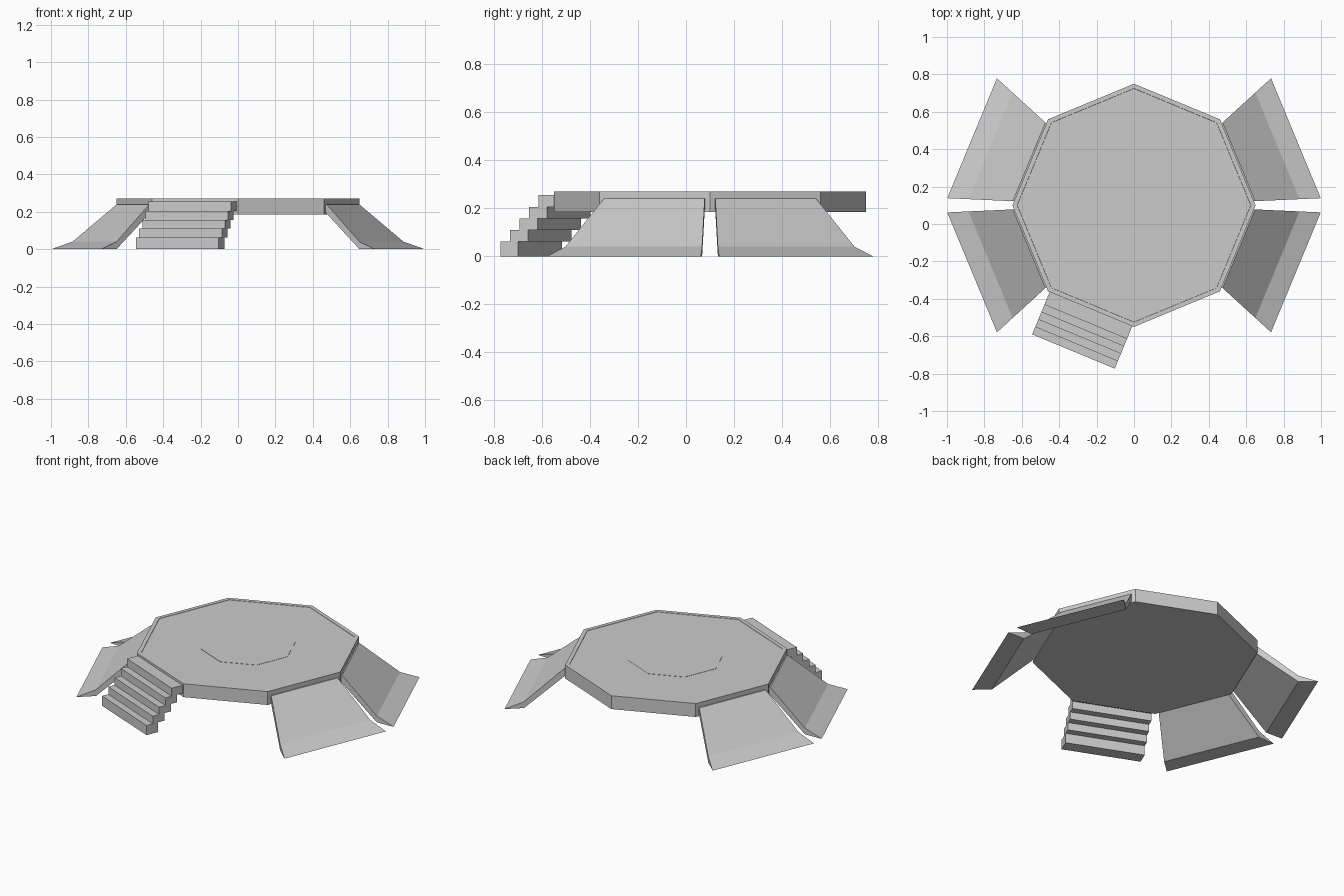
import bpy, bmesh, math
from mathutils import Matrix, Vector

if "Cube" in bpy.data.objects:
    bpy.data.objects.remove(bpy.data.objects["Cube"])

CENTRE = Vector((0, 0.1, 0))
R = 0.65


def finish(bm, name, matrix=Matrix()):
    bmesh.ops.recalc_face_normals(bm, faces=bm.faces)
    me = bpy.data.meshes.new(name)
    bm.to_mesh(me)
    bm.free()
    ob = bpy.data.objects.new(name, me)
    ob.matrix_world = matrix
    bpy.context.collection.objects.link(ob)
    return ob


def side_frame(degrees):
    # local x points outward through an octagon side
    return Matrix.Translation(CENTRE) @ Matrix.Rotation(math.radians(degrees), 4, 'Z')


def octagon_slab(name, radius, z0, z1, rim=0, recess=0):
    bm = bmesh.new()
    ring = [bm.verts.new((radius * math.cos(i * math.pi / 4),
                          radius * math.sin(i * math.pi / 4), z0)) for i in range(8)]
    base = bm.faces.new(ring)
    ext = bmesh.ops.extrude_face_region(bm, geom=[base], use_keep_orig=True)
    top = [g for g in ext['geom'] if isinstance(g, bmesh.types.BMFace)][0]
    bmesh.ops.translate(bm, vec=(0, 0, z1 - z0), verts=top.verts[:])
    bmesh.ops.recalc_face_normals(bm, faces=bm.faces)
    if rim:
        # narrow border, then a very shallow step down
        bmesh.ops.inset_region(bm, faces=[top], thickness=rim)
        bmesh.ops.inset_region(bm, faces=[top], thickness=0.001, depth=-recess)
    return finish(bm, name, Matrix.Translation(CENTRE))


# Platform with shallow border and centre panel
octagon_slab("platform", R, 0.185, 0.27, rim=0.025, recess=0.002)
octagon_slab("centre_panel", 0.28, 0.26, 0.2695)

# Flared ramps: profile as (distance out, height), widening outward
PROFILE = [(0.595, 0.24), (0.607, 0.24), (0.83, 0.04), (0.937, 0), (0.83, 0), (0.595, 0.20)]


def ramp(name, degrees):
    bm = bmesh.new()
    ends = []
    for s in (-1, 1):
        ends.append([bm.verts.new((d, s * (0.225 + 0.362 * (d - 0.60)), z)) for d, z in PROFILE])
    a, b = ends
    bm.faces.new(a)
    bm.faces.new(b[::-1])
    n = len(PROFILE)
    for i in range(n):
        j = (i + 1) % n
        bm.faces.new((a[i], b[i], b[j], a[j]))
    finish(bm, name, side_frame(degrees))


for name, deg in (("ramp_back_right", 22.5), ("ramp_back_left", 157.5),
                  ("ramp_front_left", 202.5), ("ramp_front_right", -22.5)):
    ramp(name, deg)

# Stairs: overlapping treads climbing to the front left side
LEVELS = [0, 0.062, 0.11, 0.157, 0.205, 0.256]
for i in range(5):
    z0, z1 = LEVELS[i], LEVELS[i + 1]
    outer = 0.846 - 0.043 * i
    bm = bmesh.new()
    bmesh.ops.create_cube(bm, size=1, matrix=Matrix.Translation((outer - 0.04, 0, (z0 + z1) / 2))
                          @ Matrix.Diagonal((0.08, 0.478, z1 - z0, 1)))
    finish(bm, f"stair_step_{i + 1}", side_frame(-112.5))
